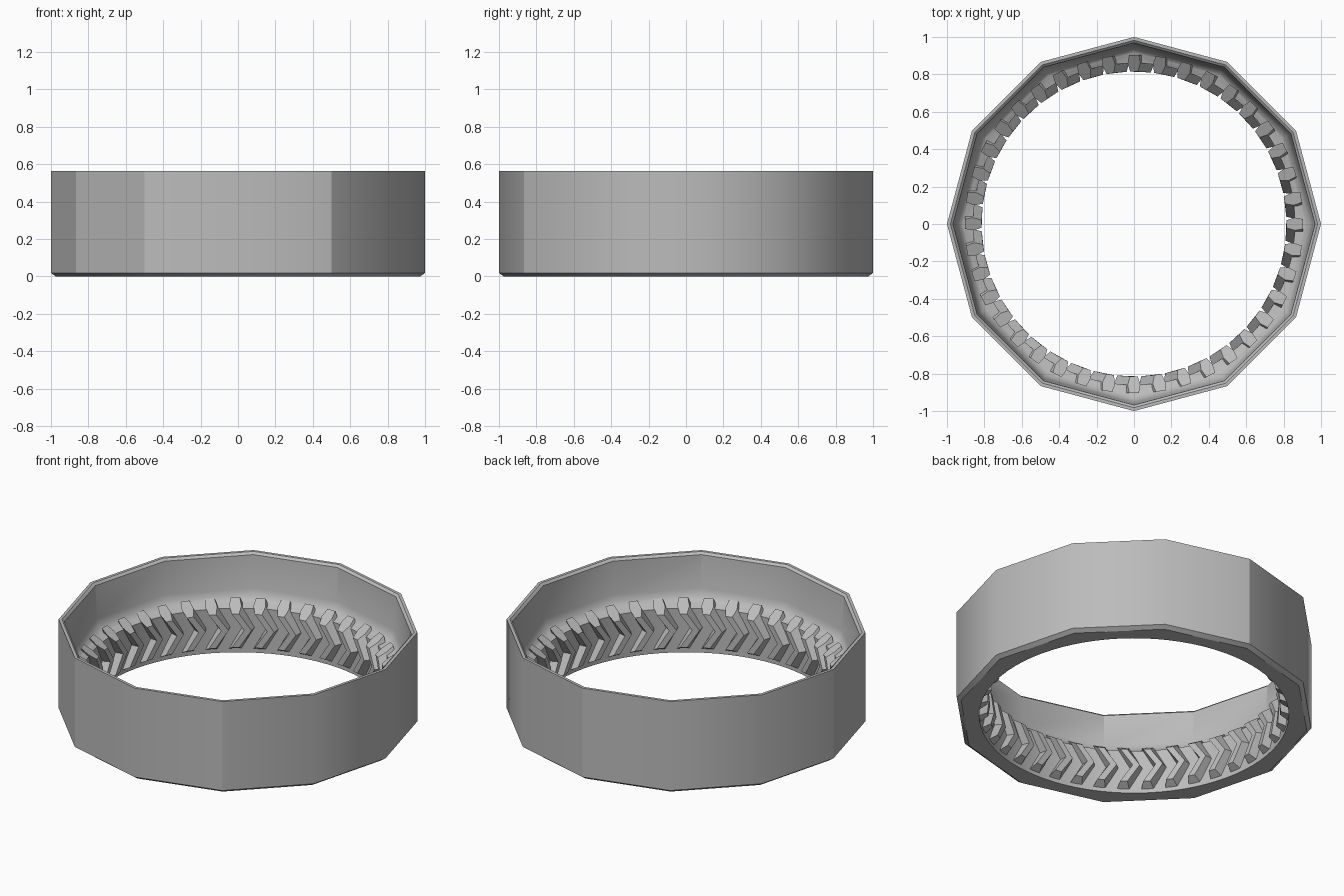
import bpy, bmesh
from math import sin, cos, radians, degrees, atan2, pi

cube = bpy.data.objects.get("Cube")
if cube:
    bpy.data.objects.remove(cube, do_unlink=True)

SIDES, TEETH = 12, 40
ROOT = 0.86

grey = bpy.data.materials.new("plain grey")
grey.use_nodes = True
grey.diffuse_color = (0.5, 0.5, 0.5, 1)
grey.node_tree.nodes["Principled BSDF"].inputs["Base Color"].default_value = (0.5, 0.5, 0.5, 1)


def ring(bm, r, z, n):
    return [bm.verts.new((r * cos(2 * pi * i / n), r * sin(2 * pi * i / n), z)) for i in range(n)]


def skin(bm, a, b):
    n = len(a)
    for i in range(n):
        j = (i + 1) % n
        bm.faces.new((a[i], a[j], b[j], b[i]))


def loop_edges(bm, loop):
    return [bm.edges.get((loop[i - 1], loop[i])) for i in range(len(loop))]


def finish(bm, name):
    bmesh.ops.recalc_face_normals(bm, faces=bm.faces)
    mesh = bpy.data.meshes.new(name)
    bm.to_mesh(mesh)
    bm.free()
    mesh.materials.append(grey)
    ob = bpy.data.objects.new(name, mesh)
    bpy.context.collection.objects.link(ob)
    return ob


# Twelve-sided shell, from the bottom hole edge round to the inner ledge
bm = bmesh.new()
profile = [(0.975, 0.0), (1.0, 0.018), (1.0, 0.563), (0.982, 0.563), (0.968, 0.55),
           (0.955, 0.35), (0.945, 0.315), (0.925, 0.29), (0.915, 0.285)]
loops = [ring(bm, r, z, SIDES) for r, z in profile]
for a, b in zip(loops, loops[1:]):
    skin(bm, a, b)

# Round bore, joined to the shell above and below
bore_low = ring(bm, ROOT, 0.0, TEETH * 2)
bore_top = ring(bm, ROOT, 0.27, TEETH * 2)
skin(bm, bore_low, bore_top)
for shell_loop, bore_loop in ((loops[0], bore_low), (loops[-1], bore_top)):
    bmesh.ops.triangle_fill(bm, use_beauty=True,
                            edges=loop_edges(bm, shell_loop) + loop_edges(bm, bore_loop))

# Soft shading, with creases at steep edges and at a few wall corners
bmesh.ops.recalc_face_normals(bm, faces=bm.faces)
creased = {90, 180, 210, 240, 300}
for f in bm.faces:
    f.smooth = True
for e in bm.edges:
    p, q = e.verts
    mid = (p.co + q.co) / 2
    wall = abs(p.co.z - q.co.z) > 0.1 and mid.xy.length > 0.9
    corner = round(degrees(atan2(mid.y, mid.x))) % 360
    e.smooth = e.calc_face_angle(0) < radians(32) and not (wall and corner in creased)
finish(bm, "ring_shell")

# Herringbone teeth: three cross-sections each, sloped at both ends
bm = bmesh.new()
TWIST = 0.085
levels = [(0.0, 0.05, 0.0), (0.155, 0.155, -TWIST), (0.315, 0.255, 0.0)]
section = [(0.905, -0.026), (0.86, -0.034), (0.815, -0.02),
           (0.815, 0.02), (0.86, 0.034), (0.905, 0.026)]
for t in range(TEETH):
    rows = []
    for z_root, z_tip, turn in levels:
        row = []
        for r, w in section:
            a = 2 * pi * t / TEETH + turn + w / r
            k = (0.905 - r) / 0.09
            row.append(bm.verts.new((r * cos(a), r * sin(a), z_root + (z_tip - z_root) * k)))
        rows.append(row)
    for a, b in zip(rows, rows[1:]):
        skin(bm, a, b)
    bm.faces.new(rows[0][::-1])
    bm.faces.new(rows[-1])
finish(bm, "herringbone_teeth")
